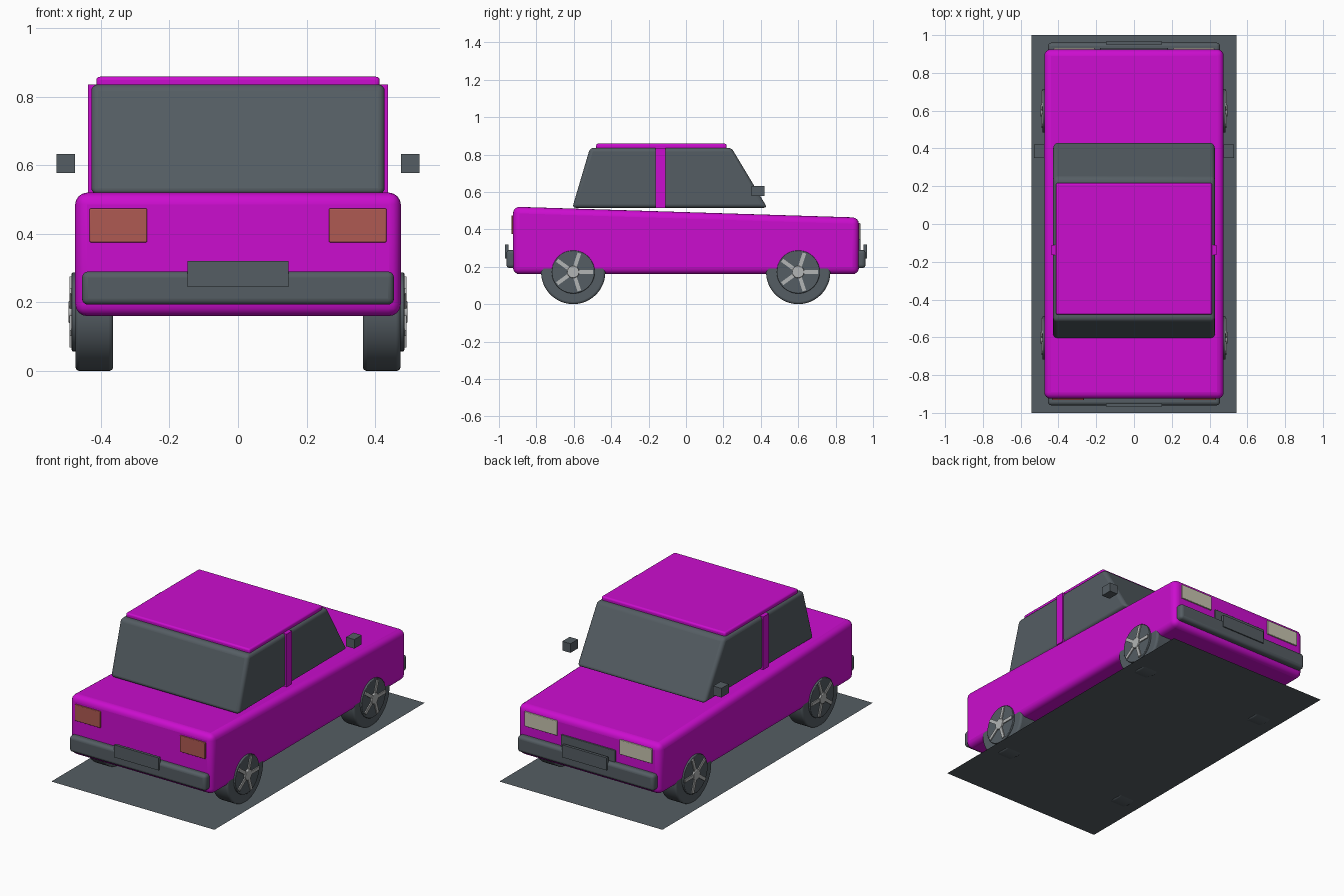
import bpy, bmesh, math
from mathutils import Matrix

cube = bpy.data.objects.get("Cube")
if cube:
    bpy.data.objects.remove(cube, do_unlink=True)


def material(name, r, g, b):
    m = bpy.data.materials.new(name)
    m.use_nodes = True
    m.diffuse_color = (r, g, b, 1)
    bsdf = next(n for n in m.node_tree.nodes if n.type == "BSDF_PRINCIPLED")
    bsdf.inputs["Base Color"].default_value = (r, g, b, 1)
    bsdf.inputs["Roughness"].default_value = 0.6
    return m


PAINT = material("magenta_paint", 0.6, 0.004, 0.62)
GREY = material("dark_grey", 0.09, 0.11, 0.125)
RED = material("tail_red", 0.43, 0.10, 0.085)
LENS = material("lens_cream", 0.57, 0.55, 0.43)
METAL = material("rim_metal", 0.45, 0.46, 0.46)


def finish(name, bm, mat, bevel=0, smooth=True):
    bmesh.ops.recalc_face_normals(bm, faces=bm.faces)
    mesh = bpy.data.meshes.new(name)
    bm.to_mesh(mesh)
    bm.free()
    mesh.materials.append(mat)
    ob = bpy.data.objects.new(name, mesh)
    bpy.context.collection.objects.link(ob)
    if bevel:
        mod = ob.modifiers.new("Bevel", "BEVEL")
        mod.width = bevel
        mod.segments = 4
        mod.limit_method = "ANGLE"
        mod.angle_limit = math.radians(30)
    if smooth:
        bpy.ops.object.select_all(action="DESELECT")
        ob.select_set(True)
        bpy.context.view_layer.objects.active = ob
        bpy.ops.object.shade_smooth_by_angle(angle=math.radians(35))
    return ob


def prism(name, profile, half_width, mat, bevel=0):
    """Side profile of (y, z) points extruded across x."""
    bm = bmesh.new()
    face = bm.faces.new([bm.verts.new((-half_width, y, z)) for y, z in profile])
    out = bmesh.ops.extrude_face_region(bm, geom=[face])["geom"]
    moved = [v for v in out if isinstance(v, bmesh.types.BMVert)]
    bmesh.ops.translate(bm, vec=(2 * half_width, 0, 0), verts=moved)
    return finish(name, bm, mat, bevel)


def box(name, x, y, z, mat, bevel=0):
    """Box spanning three (low, high) ranges."""
    bm = bmesh.new()
    bmesh.ops.create_cube(bm, size=1)
    for v in bm.verts:
        v.co = [r[0] if c < 0 else r[1] for c, r in zip(v.co, (x, y, z))]
    return finish(name, bm, mat, bevel)


def span(side, lo, hi):
    return tuple(sorted((side * lo, side * hi)))


def disc(name, x, y, z, radius, depth, mat, bevel=0):
    """Cylinder with its axle along x."""
    bm = bmesh.new()
    turn = Matrix.Translation((x, y, z)) @ Matrix.Rotation(math.pi / 2, 4, "Y")
    bmesh.ops.create_cone(bm, cap_ends=True, segments=48, radius1=radius,
                          radius2=radius, depth=depth, matrix=turn)
    return finish(name, bm, mat, bevel)


# Body shell, cabin glass, pillars and roof
prism("body", [(-0.925, 0.16), (0.925, 0.16), (0.925, 0.463), (-0.925, 0.521)],
      0.475, PAINT, 0.035)
prism("cabin_glass", [(-0.608, 0.515), (0.435, 0.515), (0.243, 0.836), (-0.513, 0.836)],
      0.428, GREY, 0.02)
box("door_pillar", (-0.437, 0.437), (-0.163, -0.11), (0.515, 0.835), PAINT)
box("roof", (-0.413, 0.413), (-0.48, 0.217), (0.825, 0.858), PAINT, 0.01)

# Bumpers and blank plates at both ends
for end, label in ((-1, "front"), (1, "back")):
    box(label + "_bumper", (-0.455, 0.455), span(end, 0.9, 0.96), (0.193, 0.29), GREY, 0.018)
    box(label + "_plate", (-0.148, 0.148), span(end, 0.95, 0.967), (0.245, 0.32), GREY)
box("grille", (-0.18, 0.18), (0.9, 0.933), (0.26, 0.36), GREY, 0.003)

# Lights and mirrors
for side, label in ((1, "left"), (-1, "right")):
    box(label + "_red_light", span(side, 0.265, 0.433), (-0.933, -0.9), (0.375, 0.474), RED, 0.004)
    box(label + "_cream_light", span(side, 0.207, 0.425), (0.9, 0.933), (0.345, 0.433), LENS, 0.004)
    box(label + "_mirror", span(side, 0.475, 0.53), (0.35, 0.42), (0.577, 0.632), GREY)

# Wheels: tyre, hub disc and five spokes
HUB_Z = 0.172
for side, s_label in ((1, "left"), (-1, "right")):
    for y, e_label in ((-0.603, "front"), (0.6, "back")):
        label = e_label + "_" + s_label
        disc(label + "_tyre", side * 0.419, y, HUB_Z, 0.172, 0.11, GREY, 0.012)
        disc(label + "_hub_disc", side * 0.472, y, HUB_Z, 0.115, 0.026, GREY, 0.004)
        disc(label + "_hub_cap", side * 0.484, y, HUB_Z, 0.032, 0.022, METAL, 0.004)
        bm = bmesh.new()
        for i in range(5):
            place = (Matrix.Translation((side * 0.484, y, HUB_Z))
                     @ Matrix.Rotation(i * math.tau / 5, 4, "X")
                     @ Matrix.Translation((0, 0.062, 0))
                     @ Matrix.Diagonal((0.014, 0.088, 0.02, 1)))
            bmesh.ops.create_cube(bm, size=1, matrix=place)
        finish(label + "_spokes", bm, METAL, smooth=False)

# Thin ground sheet under the car
bm = bmesh.new()
bmesh.ops.create_grid(bm, x_segments=1, y_segments=1, size=1,
                      matrix=Matrix.Translation((0, 0, 0.006)) @ Matrix.Diagonal((0.543, 1, 1, 1)))
finish("base_sheet", bm, GREY, smooth=False)
